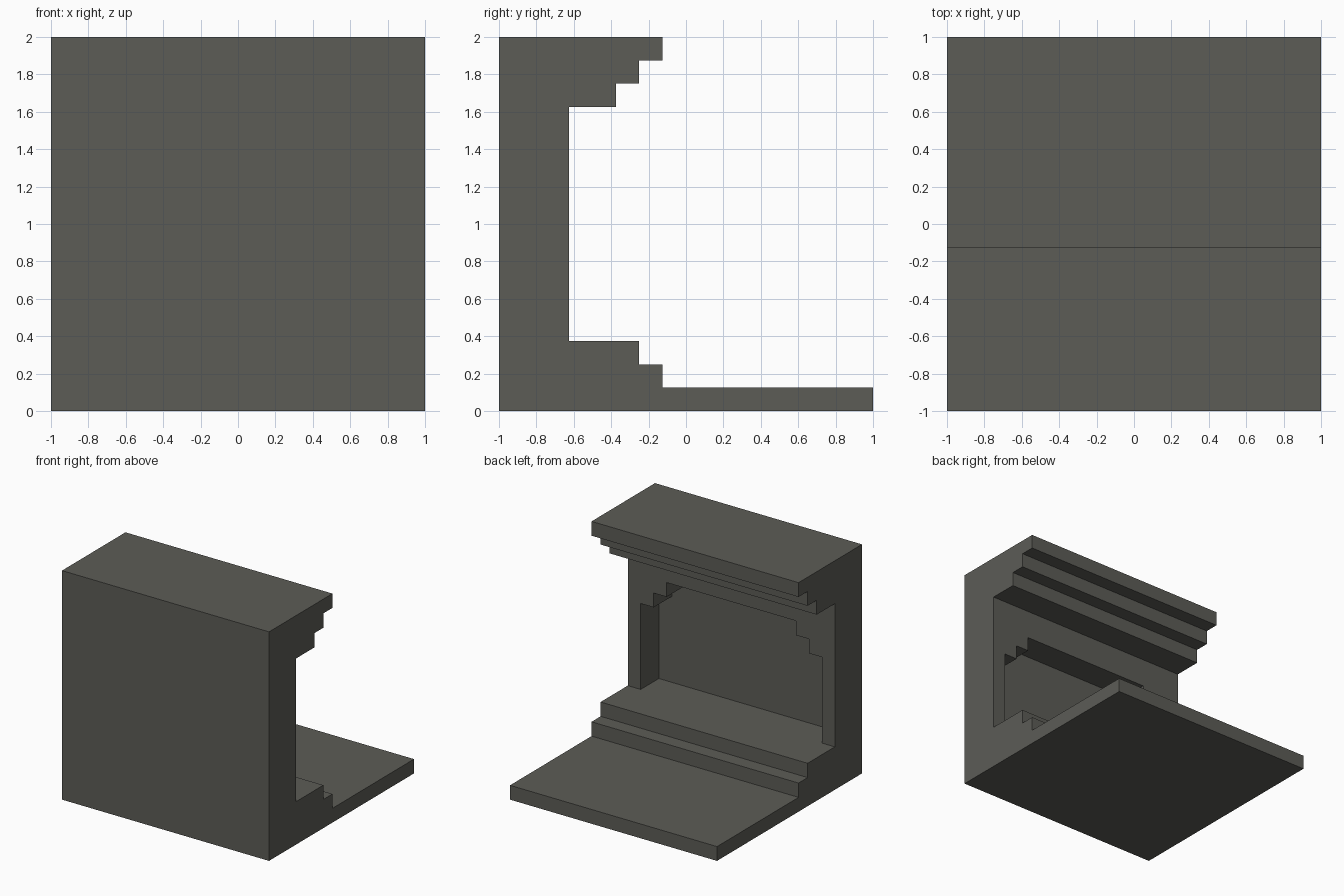
import bpy, bmesh
from mathutils import Vector

cube = bpy.data.objects.get("Cube")
if cube:
    bpy.data.objects.remove(cube, do_unlink=True)

U = 0.125  # building module: every step is one unit

stone = bpy.data.materials.new("dark_grey_stone")
COLOUR = (0.107, 0.107, 0.094, 1.0)
stone.diffuse_color = COLOUR
stone.use_nodes = True
stone.node_tree.nodes["Principled BSDF"].inputs["Base Color"].default_value = COLOUR


def prism(name, points, sweep):
    """Extrude a closed 3D outline along the sweep vector."""
    bm = bmesh.new()
    face = bm.faces.new([bm.verts.new(p) for p in points])
    grown = bmesh.ops.extrude_face_region(bm, geom=[face])
    top = [v for v in grown["geom"] if isinstance(v, bmesh.types.BMVert)]
    bmesh.ops.translate(bm, verts=top, vec=Vector(sweep))
    bmesh.ops.recalc_face_normals(bm, faces=bm.faces)
    mesh = bpy.data.meshes.new(name)
    bm.to_mesh(mesh)
    bm.free()
    mesh.materials.append(stone)
    obj = bpy.data.objects.new(name, mesh)
    bpy.context.collection.objects.link(obj)
    return obj


# Side profile in units (y, z): floor slab, two steps, wall, stepped cornice
profile = [(-8, 0), (8, 0), (8, 1), (-1, 1), (-1, 2), (-2, 2), (-2, 3), (-5, 3),
           (-5, 13), (-3, 13), (-3, 14), (-2, 14), (-2, 15), (-1, 15), (-1, 16), (-8, 16)]
wall = prism("stepped_wall", [(-1, y * U, z * U) for y, z in profile], (2, 0, 0))

# Niche outline in units (x, z): right half with stepped shoulder, then mirrored
half = [(7, 3), (7, 9), (6, 9), (6, 10), (5, 10), (5, 11)]
outline = half + [(-x, z) for x, z in reversed(half)]
cutter = prism("niche_cutter", [(x * U, -7 * U, z * U) for x, z in outline], (0, 2.5 * U, 0))
cutter.hide_render = True

# Cut the niche into the back of the wall
cut = wall.modifiers.new("niche", "BOOLEAN")
cut.operation = "DIFFERENCE"
cut.solver = "EXACT"
cut.object = cutter
bpy.context.view_layer.objects.active = wall
bpy.ops.object.modifier_apply(modifier=cut.name)
bpy.data.objects.remove(cutter, do_unlink=True)
